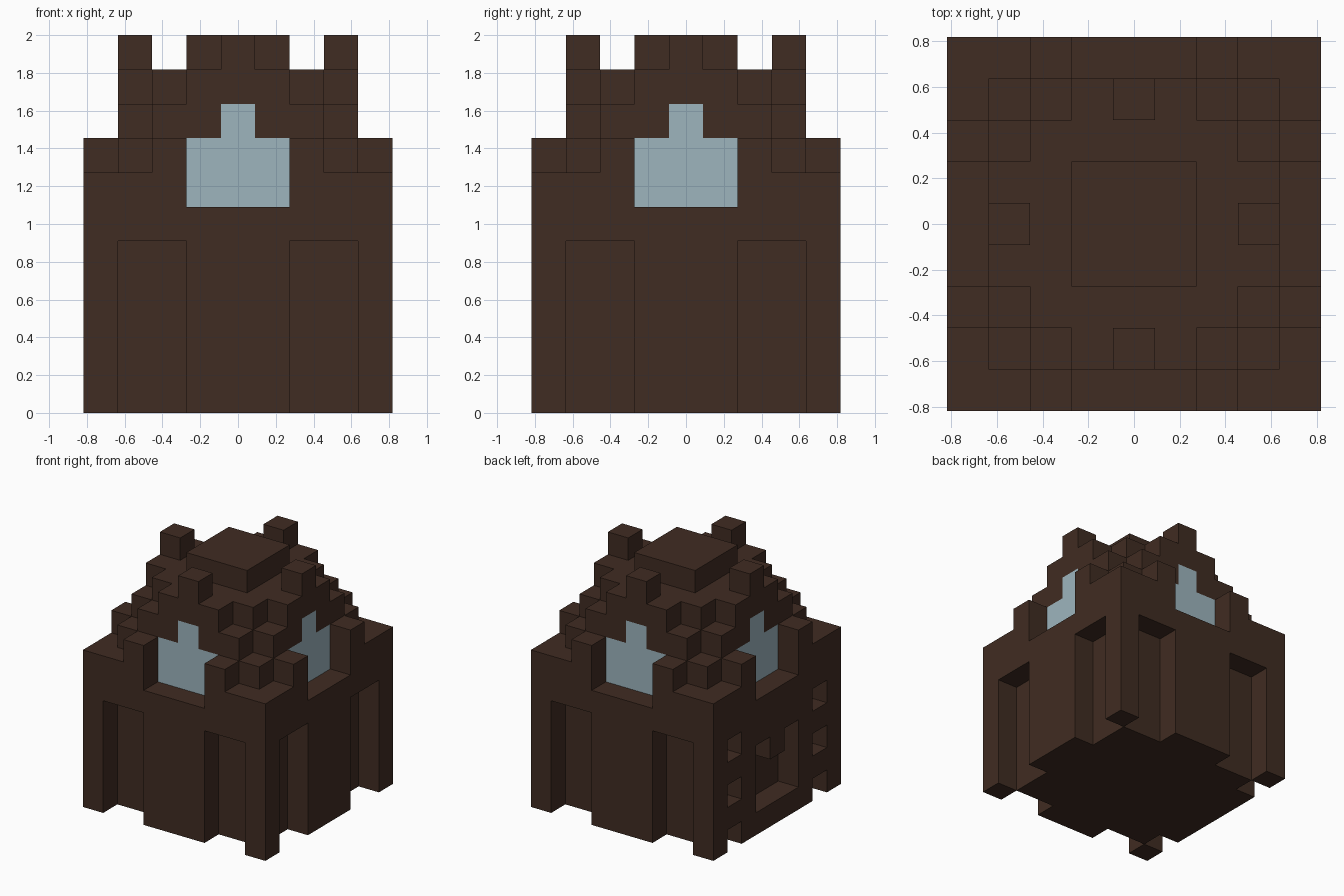
import bpy
import bmesh
from mathutils import Vector

cube = bpy.data.objects.get("Cube")
if cube:
    bpy.data.objects.remove(cube, do_unlink=True)

U = 2 / 11  # block size: the tower is 9 x 9 x 11 blocks


def make_material(name, rgb):
    mat = bpy.data.materials.new(name)
    mat.use_nodes = True
    color = (*rgb, 1)
    mat.diffuse_color = color
    mat.node_tree.nodes["Principled BSDF"].inputs["Base Color"].default_value = color
    return mat


brown = make_material("dark brown", (0.051, 0.025, 0.016))
glass_blue = make_material("pale blue glass", (0.337, 0.462, 0.515))


def box(xs, ys, zs):
    """Blocks in inclusive ranges."""
    return {(x, y, z)
            for x in range(xs[0], xs[1] + 1)
            for y in range(ys[0], ys[1] + 1)
            for z in range(zs[0], zs[1] + 1)}


def mirrored(cells):
    return cells | {(-x, y, z) for x, y, z in cells}


def four_sides(cells):
    """Repeat blocks of the front on all four sides."""
    result = set()
    for _ in range(4):
        result |= cells
        cells = {(-y, x, z) for x, y, z in cells}
    return result


# Square walls with a low sill below each window
walls = box((-4, 4), (-4, 4), (0, 6)) - four_sides(box((-1, 1), (-4, -4), (6, 6)))

# Two tall niches on the front, left and back
niches = four_sides(mirrored(box((2, 3), (-4, -4), (0, 4))))
walls -= {c for c in niches if c[0] > -4}

# Right side: small square niches and a notched central recess
for z in (0, 2, 4):
    walls -= {(-4, -3, z), (-4, 3, z)}
walls -= box((-4, -4), (-1, 1), (1, 3)) - {(-4, 0, 3)}

# Stepped roof
roof = box((-2, 2), (-2, 2), (7, 9))
roof |= four_sides(box((-1, 1), (-3, -3), (7, 9)))
roof |= four_sides(mirrored(box((2, 2), (-3, -3), (7, 8))))
roof |= four_sides({(3, -3, 7)})

# Window panes
windows = four_sides(box((-1, 1), (-3, -3), (6, 7)) | {(0, -3, 8)})
walls -= windows
roof -= windows

# Posts beside windows, pinnacles above them, and the roof cap
window_posts = four_sides(mirrored({(2, -4, 7)}))
pinnacles = four_sides({(0, -3, 10)})
roof_cap = box((-1, 1), (-1, 1), (10, 10))

parts = [("walls", walls, brown), ("stepped_roof", roof, brown),
         ("window_panes", windows, glass_blue), ("window_posts", window_posts, brown),
         ("roof_pinnacles", pinnacles, brown), ("roof_cap", roof_cap, brown)]
solid = set().union(*(cells for _, cells, _ in parts))


def build(name, cells, mat):
    """Make the exposed faces of a group of blocks."""
    bm = bmesh.new()
    for cell in sorted(cells):
        center = Vector(cell) + Vector((0, 0, 0.5))
        for axis in range(3):
            for sign in (-1, 1):
                n = Vector((0, 0, 0))
                n[axis] = sign
                if tuple(int(a + b) for a, b in zip(cell, n)) in solid:
                    continue
                a = Vector((0, 0, 0))
                a[(axis + 1) % 3] = 1
                b = n.cross(a)
                corners = [n + a + b, n - a + b, n - a - b, n + a - b]
                bm.faces.new([bm.verts.new((center + c / 2) * U) for c in corners])
    bmesh.ops.remove_doubles(bm, verts=bm.verts, dist=U / 100)
    bmesh.ops.dissolve_limit(bm, angle_limit=0.01, verts=bm.verts, edges=bm.edges)
    mesh = bpy.data.meshes.new(name)
    bm.to_mesh(mesh)
    bm.free()
    mesh.materials.append(mat)
    obj = bpy.data.objects.new(name, mesh)
    bpy.context.collection.objects.link(obj)


for part in parts:
    build(*part)
